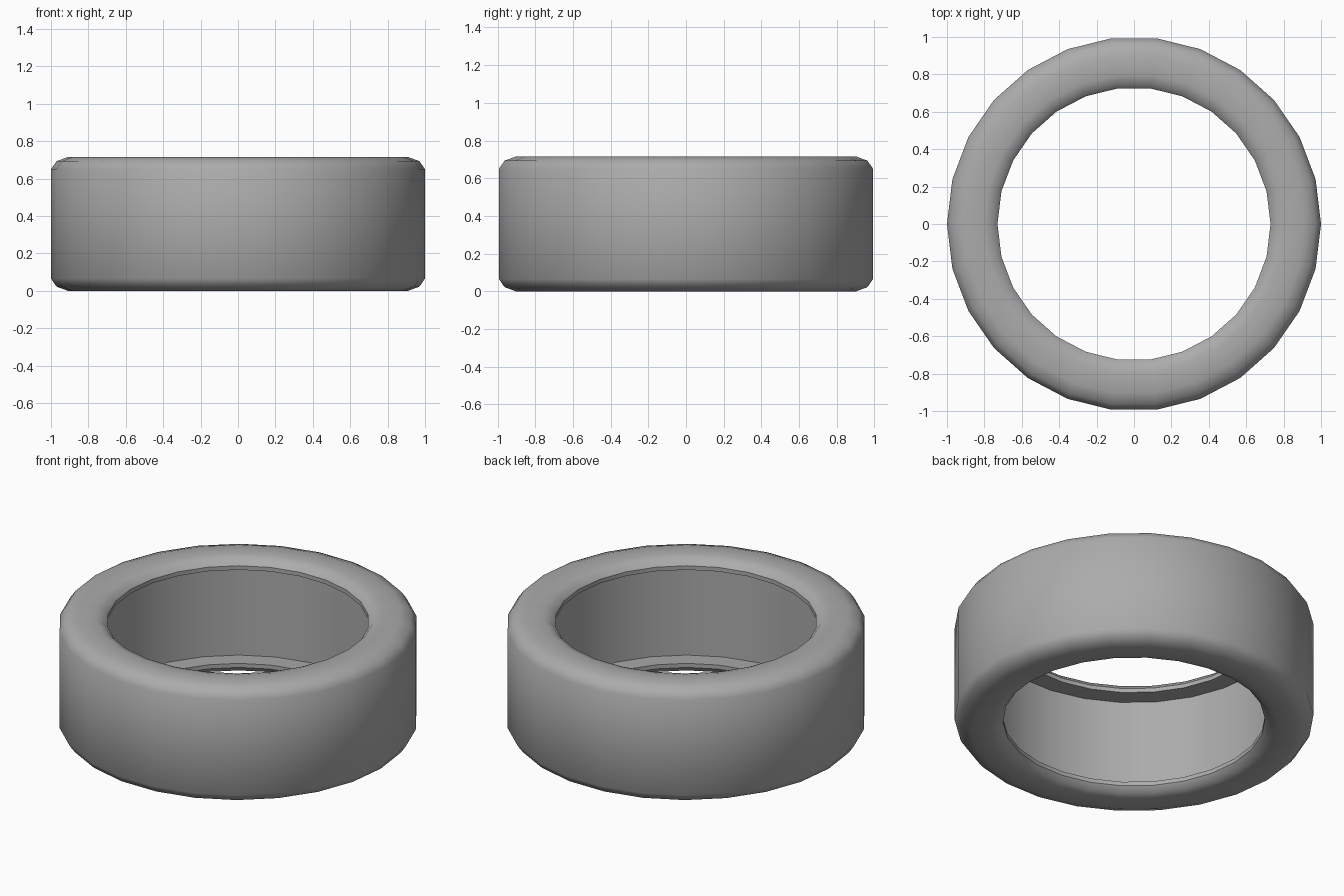
import bpy, bmesh, math

if "Cube" in bpy.data.objects:
    bpy.data.objects.remove(bpy.data.objects["Cube"])

SIDES = 26
H = 0.715

# Upper half of the tyre cross-section (radius, height), from inner wall to tread
half = [(0.85, H - 0.065), (0.73, H - 0.07), (0.73, H - 0.045), (0.757, H - 0.014),
        (0.80, H - 0.002), (0.91, H), (0.97, H - 0.022), (1.0, H - 0.065)]
# Mirror it for the lower half to close the loop
profile = half + [(r, H - z) for r, z in reversed(half)]

# Revolve the closed profile
bm = bmesh.new()
rings = []
for i in range(SIDES):
    a = 2 * math.pi * i / SIDES
    rings.append([bm.verts.new((r * math.cos(a), r * math.sin(a), z)) for r, z in profile])
n = len(profile)
for i in range(SIDES):
    a, b = rings[i], rings[(i + 1) % SIDES]
    for j in range(n):
        k = (j + 1) % n
        bm.faces.new((a[j], b[j], b[k], a[k]))
bmesh.ops.recalc_face_normals(bm, faces=bm.faces)

mesh = bpy.data.meshes.new("tyre")
bm.to_mesh(mesh)
bm.free()
tyre = bpy.data.objects.new("tyre", mesh)
bpy.context.collection.objects.link(tyre)

# Dark grey rubber
rubber = bpy.data.materials.new("rubber")
rubber.diffuse_color = (0.41, 0.41, 0.41, 1)
rubber.use_nodes = True
rubber.node_tree.nodes["Principled BSDF"].inputs["Base Color"].default_value = rubber.diffuse_color
mesh.materials.append(rubber)

# Smooth tread and shoulders, crisp bead edges
bpy.context.view_layer.objects.active = tyre
tyre.select_set(True)
bpy.ops.object.shade_smooth_by_angle(angle=math.radians(38))
